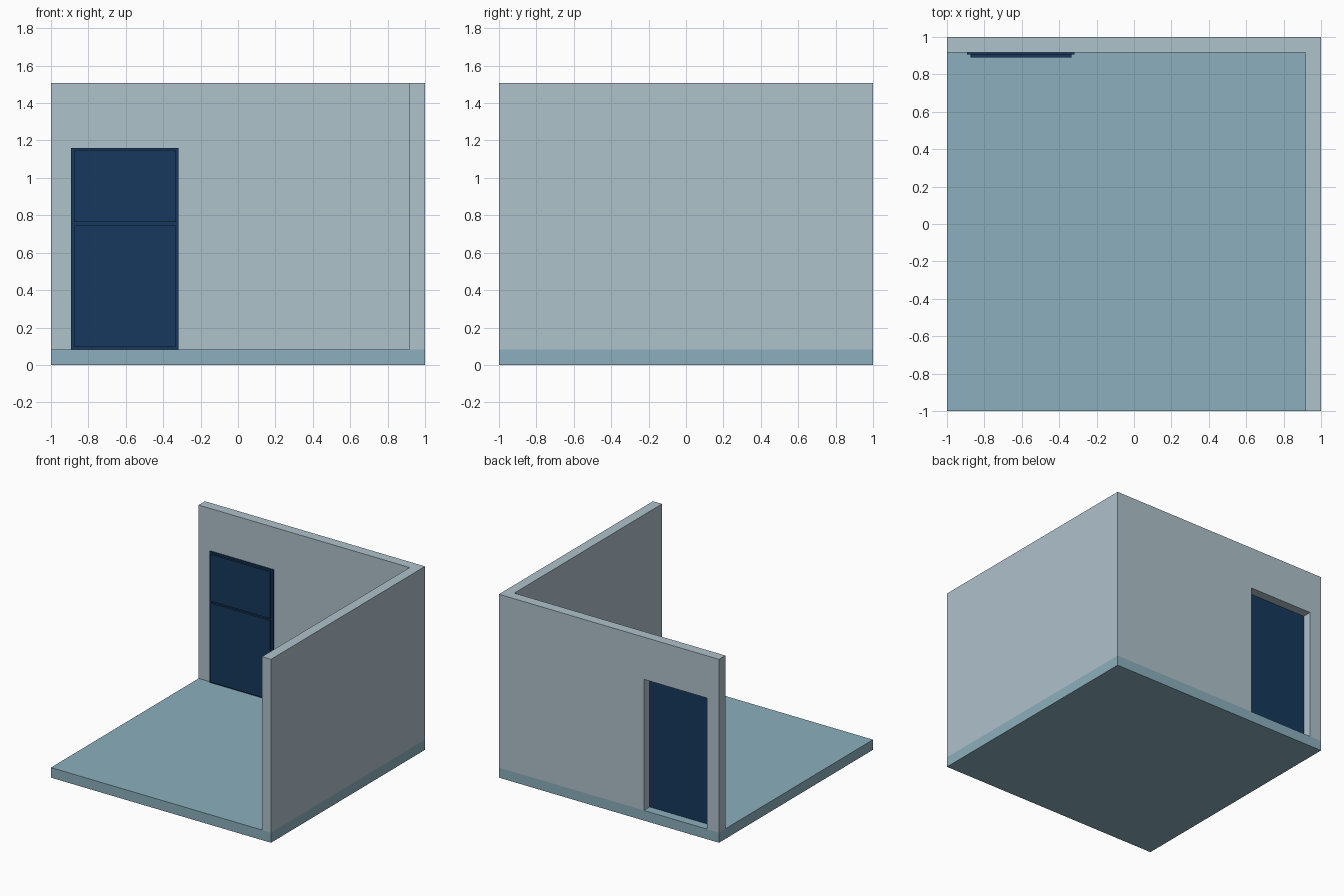
import bpy, bmesh
from itertools import product

if "Cube" in bpy.data.objects:
    bpy.data.objects.remove(bpy.data.objects["Cube"])


def material(name, rgb):
    m = bpy.data.materials.new(name)
    m.diffuse_color = (*rgb, 1)
    m.use_nodes = True
    m.node_tree.nodes["Principled BSDF"].inputs["Base Color"].default_value = m.diffuse_color
    return m


def cell_solid(name, xs, ys, zs, filled, mats, mat_of=lambda k: 0):
    """One clean shell around the filled cells of a grid of cutting planes."""
    cuts = (xs, ys, zs)
    size = [len(c) - 1 for c in cuts]

    def solid(c):
        return all(0 <= c[a] < size[a] for a in range(3)) and filled(*c)

    bm = bmesh.new()
    for cell in product(*map(range, size)):
        if not solid(cell):
            continue
        for axis, side in product(range(3), (0, 1)):
            near = list(cell)
            near[axis] += 2 * side - 1
            if solid(near):
                continue
            u, v = (axis + 1) % 3, (axis + 2) % 3
            loop = []
            for du, dv in ((0, 0), (1, 0), (1, 1), (0, 1)):
                i = list(cell)
                i[axis] += side
                i[u] += du
                i[v] += dv
                loop.append(bm.verts.new([cuts[a][i[a]] for a in range(3)]))
            face = bm.faces.new(loop if side else loop[::-1])
            face.material_index = mat_of(cell[2])
    bmesh.ops.remove_doubles(bm, verts=bm.verts, dist=1e-5)
    bmesh.ops.dissolve_limit(bm, angle_limit=0.01, verts=bm.verts,
                             edges=bm.edges, delimit={'MATERIAL'})
    me = bpy.data.meshes.new(name)
    bm.to_mesh(me)
    bm.free()
    for m in mats:
        me.materials.append(m)
    ob = bpy.data.objects.new(name, me)
    bpy.context.collection.objects.link(ob)
    return ob


floor_blue = material("floor_blue", (0.26, 0.43, 0.51))
wall_grey = material("wall_grey", (0.43, 0.54, 0.60))
navy = material("door_navy", (0.008, 0.04, 0.11))

DOOR_L, DOOR_R, DOOR_TOP = -0.893, -0.317, 1.16
FLOOR, INNER = 0.083, 0.918

# Floor slab with back wall (doorway cut through) and right wall
cell_solid("room_shell",
           (-1, DOOR_L, DOOR_R, INNER, 1), (-1, INNER, 1),
           (0, FLOOR, DOOR_TOP, 1.507),
           lambda i, j, k: k == 0 or i == 3 or (j == 1 and not (i == 1 and k == 1)),
           (floor_blue, wall_grey), lambda k: min(k, 1))

# Door slab with two raised panels on the room side
cell_solid("door",
           (DOOR_L, -0.873, -0.334, DOOR_R), (0.89, 0.906, 0.925),
           (FLOOR, 0.097, 0.746, 0.763, 1.147, DOOR_TOP),
           lambda i, j, k: j == 1 or (i == 1 and k in (1, 3)),
           (navy,))
